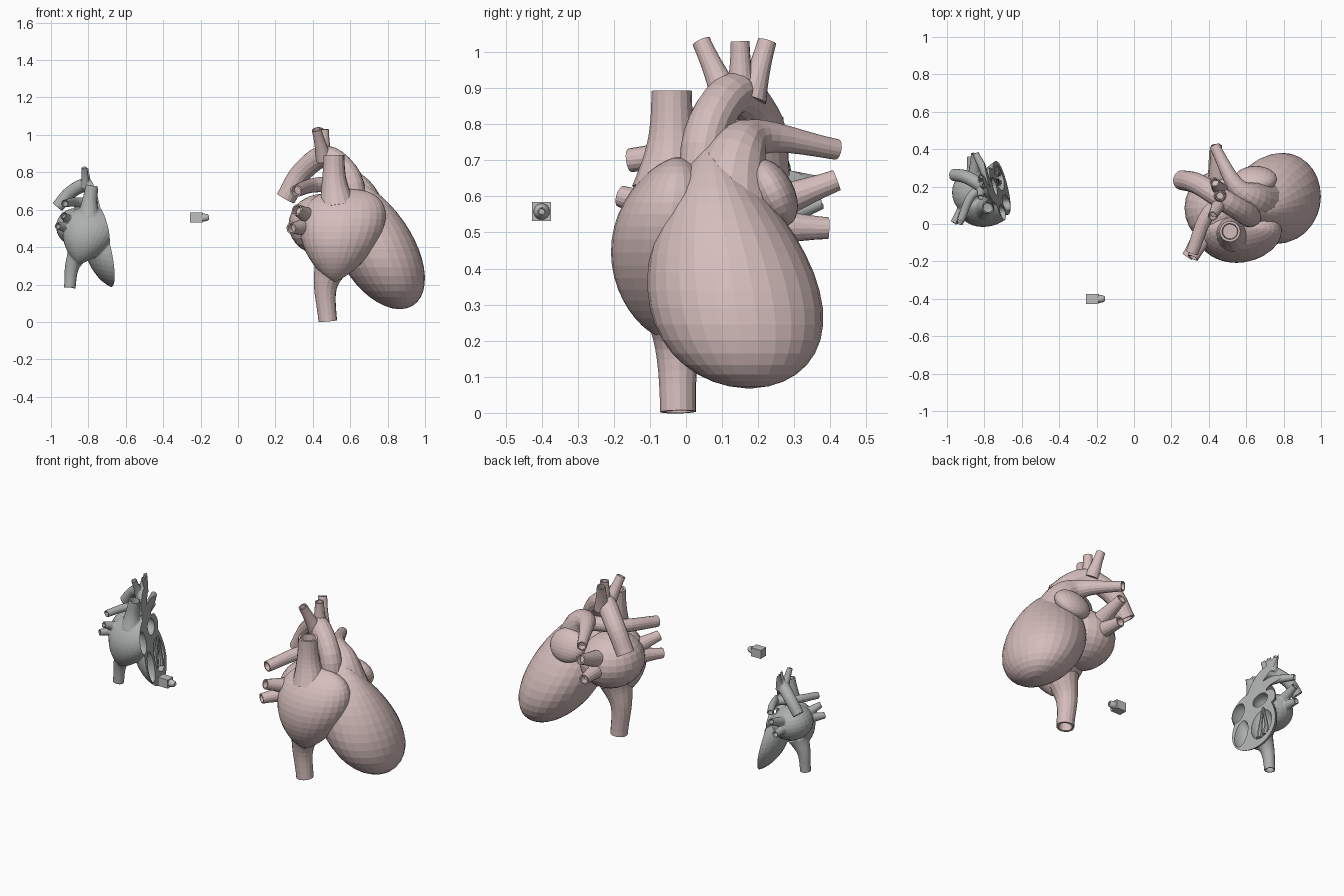
import bpy, bmesh, math
from mathutils import Vector, Matrix

if "Cube" in bpy.data.objects:
    bpy.data.objects.remove(bpy.data.objects["Cube"])


def material(name, rgb):
    m = bpy.data.materials.new(name)
    m.diffuse_color = (*rgb, 1)
    m.use_nodes = True
    m.node_tree.nodes["Principled BSDF"].inputs["Base Color"].default_value = m.diffuse_color
    return m


PINK = material("pale_pink", (0.66, 0.51, 0.50))
GREY = material("mid_grey", (0.42, 0.43, 0.43))
LIGHT = material("light_grey", (0.52, 0.52, 0.52))


def finish(bm, name, mat):
    bmesh.ops.recalc_face_normals(bm, faces=bm.faces)
    me = bpy.data.meshes.new(name)
    bm.to_mesh(me)
    bm.free()
    ob = bpy.data.objects.new(name, me)
    bpy.context.collection.objects.link(ob)
    if mat:
        me.materials.append(mat)
    return ob


def shade(ob):
    bpy.ops.object.select_all(action='DESELECT')
    ob.select_set(True)
    bpy.context.view_layer.objects.active = ob
    bpy.ops.object.shade_smooth_by_angle(angle=math.radians(35))


def spline(pts, k):
    """Smooth curve through the given points."""
    p = [Vector(q) for q in pts]
    out = []
    for i in range(len(p) - 1):
        a, b = p[i], p[i + 1]
        ta = (b - p[i - 1]) / 2 if i else (b - a)
        tb = (p[i + 2] - a) / 2 if i + 2 < len(p) else (b - a)
        for j in range(k):
            t = j / k
            out.append(a * (2*t**3 - 3*t**2 + 1) + ta * (t**3 - 2*t**2 + t)
                       + b * (3*t**2 - 2*t**3) + tb * (t**3 - t**2))
    return out + [p[-1]]


def ellipse(c, u, v, n):
    angles = (2 * math.pi * i / n for i in range(n))
    return [c + u * math.cos(a) + v * math.sin(a) for a in angles]


def skin(rings, name, mat):
    bm = bmesh.new()
    vs = [[bm.verts.new(c) for c in r] for r in rings]
    n = len(vs[0])
    for r0, r1 in zip(vs, vs[1:]):
        for i in range(n):
            j = (i + 1) % n
            bm.faces.new((r0[i], r0[j], r1[j], r1[i]))
    bm.faces.new(vs[0][::-1])
    bm.faces.new(vs[-1])
    return finish(bm, name, mat)


def tube(name, pts, r0, r1, ease=1, mat=PINK, n=16, hollow=True):
    """Vessel tapering from r0 to r1 along a curve, with a recessed open end."""
    s = spline(pts, 5)
    last = len(s) - 1
    u, rings = Vector((0.31, 0.95, 0.1)), []
    for i, c in enumerate(s):
        r = r1 + (r0 - r1) * (1 - i / last) ** ease
        t = (s[min(i + 1, last)] - s[max(i - 1, 0)]).normalized()
        u = (u - t * u.dot(t)).normalized()
        v = t.cross(u)
        rings.append(ellipse(c, u * r, v * r, n))
    if hollow:
        rings.append(ellipse(c, u * r * .76, v * r * .76, n))
        rings.append(ellipse(c - t * r * 1.2, u * r * .7, v * r * .7, n))
    return skin(rings, name, mat)


def egg(name, z0, z1, x, y, n=28, m=22):
    """Chamber of level ellipses. x and y: centre, drift, half width, low and high roundness."""
    def axis(t, centre, drift, half, a, b):
        peak = a / (a + b)
        return centre + drift * t, half * (t**a * (1 - t)**b) / (peak**a * (1 - peak)**b)
    rings = []
    for i in range(m):
        t = (1 - math.cos(math.pi * (i + .25) / (m - .5))) / 2
        cx, rx = axis(t, *x)
        cy, ry = axis(t, *y)
        rings.append(ellipse(Vector((cx, cy, z0 + (z1 - z0) * t)),
                             Vector((rx, 0, 0)), Vector((0, ry, 0)), n))
    return skin(rings, name, PINK)


def ellipsoid(name, loc, radii, rot=0.0, mat=PINK, m=Matrix()):
    bm = bmesh.new()
    bmesh.ops.create_uvsphere(bm, u_segments=24, v_segments=14, radius=1)
    bm.transform(m @ Matrix.Translation(loc) @ Matrix.Rotation(rot, 4, 'X')
                 @ Matrix.Diagonal((*radii, 1)))
    return finish(bm, name, mat)


# Chambers of the whole heart
ATRIUM = Vector((.455, .085, .52))
heart = [
    egg("ventricles", .068, .76, (.865, -.26, .222, .5, .6), (.175, -.11, .24, .5, .95)),
    egg("right_atrium", .215, .71, (.515, .07, .228, .75, .4), (-.08, .06, .158, .75, .65)),
    ellipsoid("left_atrium", ATRIUM, (.185, .20, .165)),
    ellipsoid("left_auricle", (.65, .24, .61), (.115, .06, .1), math.radians(27)),
]

# Great vessels
heart += [
    tube("upper_vena_cava", [(.53, -.05, .62), (.515, -.04, .75), (.513, -.04, .893)], .1, .056, 2),
    tube("lower_vena_cava", [(.5, -.03, .31), (.467, -.025, .18), (.48, -.022, .003)], .1, .05, 2.2),
    tube("aorta", [(.63, .04, .55), (.6, .055, .77), (.47, .135, .885), (.34, .215, .8),
                   (.255, .235, .66)], .065, .053),
    tube("pulmonary_trunk", [(.68, .11, .55), (.63, .14, .71), (.54, .21, .765), (.43, .418, .73)],
         .14, .029, 1.6),
    tube("right_pulmonary_artery", [(.56, .15, .74), (.4, .06, .73), (.31, -.155, .7)], .045, .033),
]
# Three branches rising from the arch
for side, x, y in (("front", .42, .042), ("middle", .46, .15), ("back", .43, .225)):
    heart.append(tube("arch_branch_" + side, [(.46, .1 + .35 * y, .87), (x, y, 1.03)], .045, .026, 1.8))
# Four veins radiating from the left atrium
for side, tip in (("left_upper", (.44, .418, .645)), ("left_lower", (.43, .395, .512)),
                  ("right_upper", (.315, -.18, .6)), ("right_lower", (.285, -.175, .5))):
    heart.append(tube("vein_" + side, [ATRIUM.lerp(Vector(tip), .4), tip], .055, .03, 1.3))

# Small sectioned heart: fused tilted copy, sliced and hollowed
M = (Matrix.Translation((-.9, .115, .18)) @ Matrix.Rotation(math.radians(10.3), 4, 'Y')
     @ Matrix.Scale(.63, 4) @ Matrix.Translation((-.48, 0, 0)))
bm = bmesh.new()
for ob in heart:
    bm.from_mesh(ob.data)
bm.transform(M)
section = finish(bm, "sectioned_heart", GREY)
remesh = section.modifiers.new("fuse", 'REMESH')
remesh.mode = 'VOXEL'
remesh.voxel_size = .005

# Slicing block and chamber cavities
normal = Vector((1, .25, .2))
dist = -.588 / normal.length
normal.normalize()
bm = bmesh.new()
bmesh.ops.create_cube(bm, size=2)
bm.transform(Matrix.Translation(normal * (dist + 1))
             @ normal.to_track_quat('X', 'Z').to_matrix().to_4x4())
cutters = [finish(bm, "slice_block", None)]
for name, loc, radii in (("left_ventricle", (.735, .21, .33), (.12, .11, .18)),
                         ("right_ventricle", (.80, .0, .31), (.12, .07, .16)),
                         ("right_atrium", (.65, -.085, .53), (.15, .07, .11)),
                         ("left_atrium", (.57, .13, .58), (.11, .09, .085))):
    cutters.append(ellipsoid(name + "_cavity", loc, radii, 0, None, M))
for c in cutters:
    c.hide_render = True
    mod = section.modifiers.new(c.name, 'BOOLEAN')
    mod.operation = 'DIFFERENCE'
    mod.solver = 'EXACT'
    mod.object = c
bpy.context.view_layer.update()
done = bpy.data.meshes.new_from_object(section.evaluated_get(bpy.context.evaluated_depsgraph_get()))
section.modifiers.clear()
section.data = done
done.materials.clear()
done.materials.append(GREY)
for c in cutters:
    bpy.data.objects.remove(c)
shade(section)

# Muscle cords inside the sliced ventricle
for i, y in enumerate((.17, .25)):
    cord = tube(f"ventricle_cord_{i + 1}", [(.73, y, .19), (.70, y, .3), (.67, .21, .48)],
                .028, .01, 1, GREY, 8, False)
    cord.data.transform(M)
    shade(cord)

# Small box with a rounded nozzle
bm = bmesh.new()
bmesh.ops.create_cube(bm, size=1)
bm.transform(Matrix.Translation((-.223, -.4, .558)) @ Matrix.Diagonal((.068, .053, .053, 1)))
finish(bm, "box_body", LIGHT)
shade(tube("box_nozzle", [(-.2, -.4, .558), (-.155, -.4, .558)], .024, .011, .4, LIGHT))
